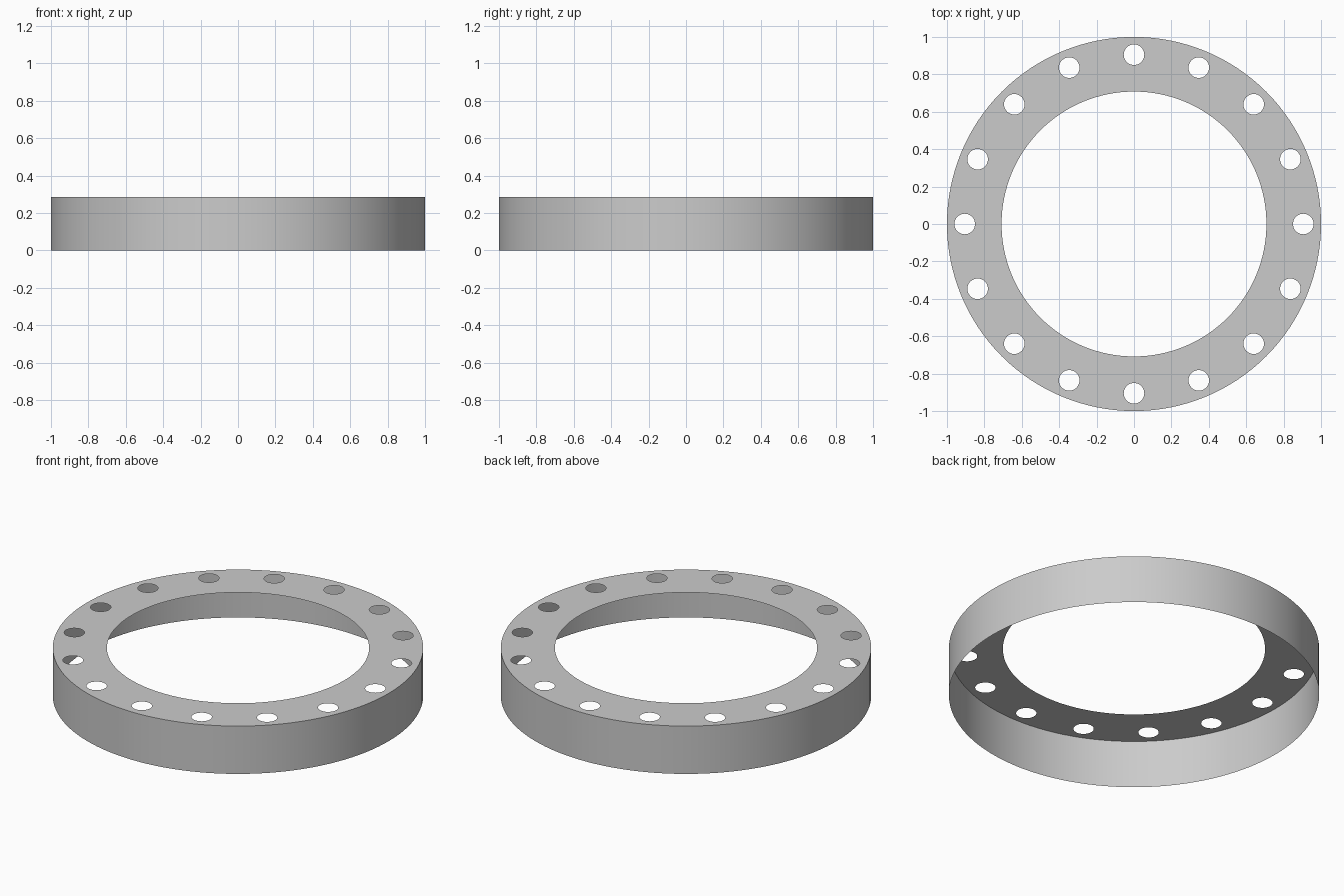
import bpy
import bmesh
from math import sin, cos, pi, radians
from mathutils import Vector

HEIGHT = 0.285
OUTER, INNER = 1.0, 0.708
BOLT_CIRCLE, BOLT_RADIUS, BOLTS = 0.905, 0.055, 16

cube = bpy.data.objects.get("Cube")
if cube:
    bpy.data.objects.remove(cube, do_unlink=True)

grey = bpy.data.materials.new("plain grey")
grey.use_nodes = True
colour = (0.6, 0.6, 0.6, 1)
grey.diffuse_color = colour
grey.node_tree.nodes["Principled BSDF"].inputs["Base Color"].default_value = colour


def ring(bm, radius, sides, x=0.0, y=0.0):
    """Closed loop of edges at the height of the flange."""
    verts = [bm.verts.new((x + radius * cos(2 * pi * i / sides),
                           y + radius * sin(2 * pi * i / sides), HEIGHT))
             for i in range(sides)]
    return [bm.edges.new((verts[i], verts[(i + 1) % sides])) for i in range(sides)]


bm = bmesh.new()

# Flat flange with a central opening and a circle of bolt holes
rim = ring(bm, OUTER, 128)
outline = rim + ring(bm, INNER, 128)
for k in range(BOLTS):
    a = 2 * pi * k / BOLTS
    outline += ring(bm, BOLT_RADIUS, 32, BOLT_CIRCLE * cos(a), BOLT_CIRCLE * sin(a))
bmesh.ops.triangle_fill(bm, edges=outline, use_beauty=True, normal=Vector((0, 0, 1)))

# Thin outer skirt dropped from the rim, open underneath
skirt = bmesh.ops.extrude_edge_only(bm, edges=rim)["geom"]
for v in skirt:
    if isinstance(v, bmesh.types.BMVert):
        v.co.z = 0

# Flange faces up, skirt faces outward
for f in bm.faces:
    f.normal_update()
    centre = f.calc_center_median()
    outward = Vector((centre.x, centre.y, 0)) if abs(f.normal.z) < 0.5 else Vector((0, 0, 1))
    if f.normal.dot(outward) < 0:
        f.normal_flip()

mesh = bpy.data.meshes.new("flanged_ring")
bm.to_mesh(mesh)
bm.free()
mesh.materials.append(grey)
obj = bpy.data.objects.new("flanged_ring", mesh)
bpy.context.collection.objects.link(obj)

# Smooth round wall, crisp rim
bpy.ops.object.select_all(action='DESELECT')
obj.select_set(True)
bpy.context.view_layer.objects.active = obj
bpy.ops.object.shade_smooth_by_angle(angle=radians(30))
